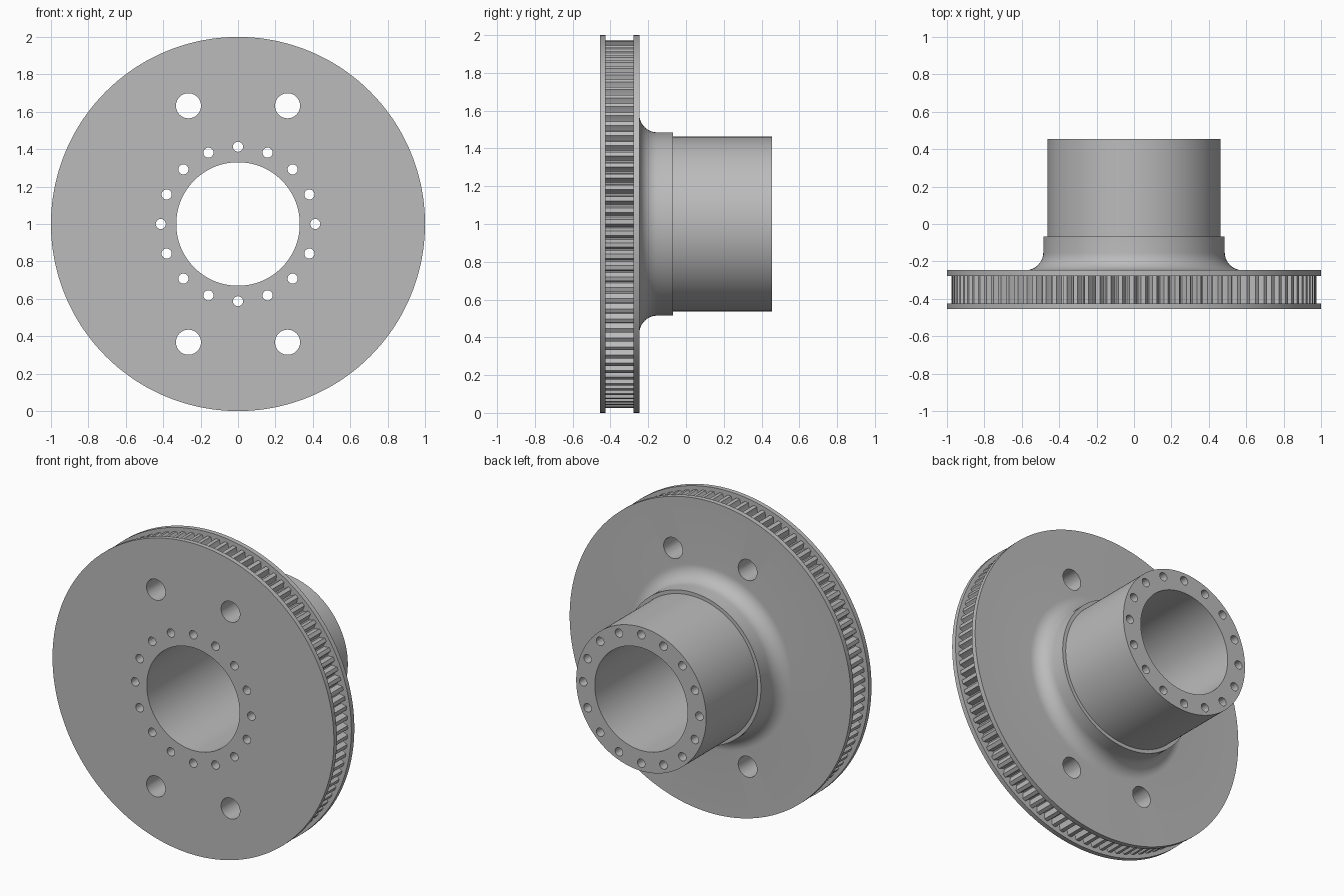
import bpy, bmesh, math

cube = bpy.data.objects.get("Cube")
if cube:
    bpy.data.objects.remove(cube)

TEETH = 100
STEPS = 8                      # segments per tooth
AXIS_Z = 1.0

grey = bpy.data.materials.new("plain grey")
grey.use_nodes = True
colour = (0.5, 0.5, 0.5, 1)
grey.diffuse_color = colour
grey.node_tree.nodes["Principled BSDF"].inputs["Base Color"].default_value = colour


def new_object(name, bm):
    bmesh.ops.recalc_face_normals(bm, faces=bm.faces)
    mesh = bpy.data.meshes.new(name)
    bm.to_mesh(mesh)
    bm.free()
    obj = bpy.data.objects.new(name, mesh)
    bpy.context.collection.objects.link(obj)
    mesh.materials.append(grey)
    return obj


def tooth_radius(step):
    """Flat tooth land with a rounded belt groove beside it."""
    t = (step % STEPS) / STEPS
    if t < 0.375:
        return 0.975
    return 0.975 - 0.035 * math.sin(math.pi * (t - 0.375) / 0.625)


def lathe(name, profile, segments):
    """Revolve a closed (radius, y) profile; a radius may be a function of the step."""
    bm = bmesh.new()
    rings = []
    for s in range(segments):
        a = math.tau * s / segments
        ring = []
        for r, y in profile:
            r = r(s) if callable(r) else r
            ring.append(bm.verts.new((r * math.cos(a), y, AXIS_Z + r * math.sin(a))))
        rings.append(ring)
    n = len(profile)
    for s in range(segments):
        p, q = rings[s], rings[(s + 1) % segments]
        for i in range(n):
            j = (i + 1) % n
            bm.faces.new((p[i], p[j], q[j], q[i]))
    return new_object(name, bm)


def add_cylinder(bm, x, z, radius, sides):
    """Closed cylinder along y, longer than the pulley."""
    ends = []
    for y in (-0.7, 0.7):
        ends.append([bm.verts.new((x + radius * math.cos(math.tau * k / sides), y,
                                   z + radius * math.sin(math.tau * k / sides)))
                     for k in range(sides)])
    bm.faces.new(ends[0])
    bm.faces.new(ends[1])
    for k in range(sides):
        m = (k + 1) % sides
        bm.faces.new((ends[0][k], ends[0][m], ends[1][m], ends[1][k]))


# Pulley: front flange, toothed rim, rear flange, fillet, shoulder, barrel, bore
FILLET = 0.095
fillet = [(0.485 + FILLET * (1 - math.sin(a)), -0.247 + FILLET * (1 - math.cos(a)))
          for a in (math.pi / 2 * k / 10 for k in range(11))]
profile = [(0.33, -0.455), (1.0, -0.455), (1.0, -0.425),
           (tooth_radius, -0.425), (tooth_radius, -0.278),
           (1.0, -0.278), (1.0, -0.247)]
profile += fillet
profile += [(0.485, -0.068), (0.462, -0.068), (0.462, 0.455), (0.33, 0.455)]
pulley = lathe("toothed_pulley", profile, TEETH * STEPS)

# Hole cutter: ring of bolt holes through the hub, four larger holes in the disc
bm = bmesh.new()
for k in range(16):
    a = math.tau * k / 16
    add_cylinder(bm, 0.413 * math.cos(a), AXIS_Z + 0.413 * math.sin(a), 0.027, 24)
for sx in (-1, 1):
    for sz in (-1, 1):
        add_cylinder(bm, sx * 0.265, AXIS_Z + sz * 0.632, 0.067, 40)
cutter = new_object("hole_cutter", bm)

cut = pulley.modifiers.new("holes", "BOOLEAN")
cut.operation = "DIFFERENCE"
cut.solver = "EXACT"
cut.object = cutter
bpy.context.view_layer.objects.active = pulley
pulley.select_set(True)
bpy.ops.object.modifier_apply(modifier=cut.name)
bpy.data.objects.remove(cutter)

bpy.ops.object.shade_smooth_by_angle(angle=math.radians(30))
